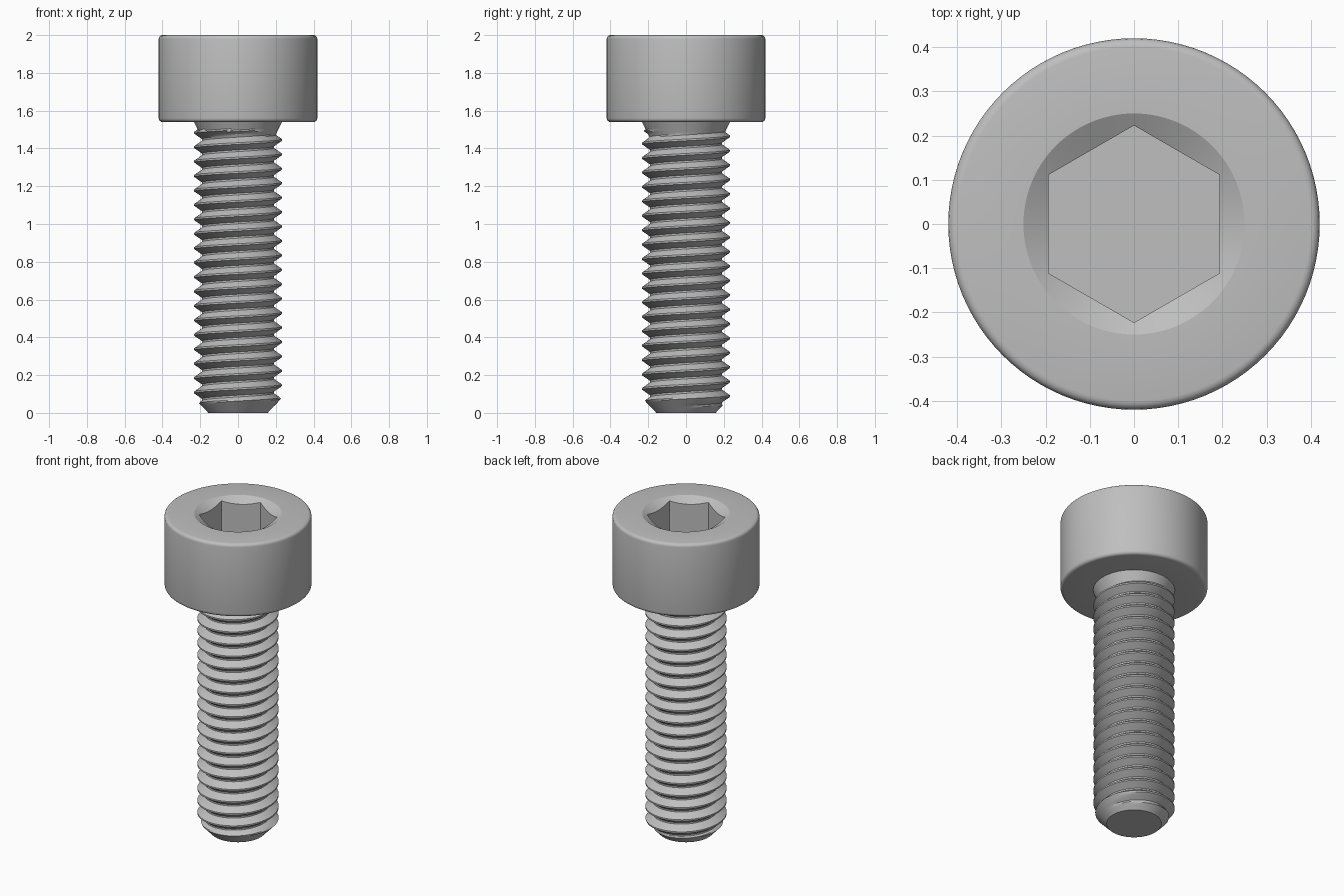
import bpy, bmesh, math
from math import cos, sin, pi, radians

cube = bpy.data.objects.get("Cube")
if cube:
    bpy.data.objects.remove(cube)

steel = bpy.data.materials.new("steel grey")
steel.use_nodes = True
grey = (0.52, 0.52, 0.52, 1)
steel.diffuse_color = grey
steel.node_tree.nodes["Principled BSDF"].inputs["Base Color"].default_value = grey


def finish(bm, name):
    """Turn a bmesh into a smooth-shaded steel part."""
    bmesh.ops.recalc_face_normals(bm, faces=bm.faces)
    mesh = bpy.data.meshes.new(name)
    bm.to_mesh(mesh)
    bm.free()
    mesh.materials.append(steel)
    obj = bpy.data.objects.new(name, mesh)
    bpy.context.collection.objects.link(obj)
    bpy.ops.object.select_all(action='DESELECT')
    obj.select_set(True)
    bpy.context.view_layer.objects.active = obj
    bpy.ops.object.shade_smooth_by_angle(angle=radians(25))


def bridge(bm, a, b):
    """Join two open rows of vertices with quads."""
    for i in range(len(a) - 1):
        bm.faces.new((a[i], a[i + 1], b[i + 1], b[i]))


TOP, SEAT, HEAD_R = 2.0, 1.54, 0.42
NECK_R = 0.233

# Head with rounded rims, countersink and hexagonal socket
SEGS = 96
RIM_R, FLAT_R, SOCKET_DEPTH, ROUND = 0.25, 0.193, 0.24, 0.02


def hex_radius(a):
    return FLAT_R / cos((a + pi / 6) % (pi / 3) - pi / 6)


def countersink(a):
    r = hex_radius(a)
    return r, TOP - (RIM_R - r) * math.tan(radians(30))


def fixed(r, z):
    return lambda a: (r, z)


quarter = [i * pi / 8 for i in range(5)]
rings = [fixed(NECK_R, SEAT)]
rings += [fixed(HEAD_R - ROUND + ROUND * sin(t), SEAT + ROUND - ROUND * cos(t)) for t in quarter]
rings += [fixed(HEAD_R - ROUND + ROUND * cos(t), TOP - ROUND + ROUND * sin(t)) for t in quarter]
rings += [fixed(RIM_R, TOP), countersink,
          lambda a: (hex_radius(a), TOP - SOCKET_DEPTH)]

bm = bmesh.new()
previous = None
for ring in rings:
    row = []
    for i in range(SEGS):
        a = 2 * pi * i / SEGS
        r, z = ring(a)
        row.append(bm.verts.new((r * cos(a), r * sin(a), z)))
    if previous:
        bridge(bm, previous + previous[:1], row + row[:1])
    previous = row
bm.faces.new(previous)
finish(bm, "socket_head")

# Threaded shank: one helical profile, cut by the tip chamfer and the neck
PITCH, CREST_R, ROOT_R = 0.0764, 0.232, 0.19
STEPS, TURNS, PHASE = 72, 23, 0.07
CREST, FLANK = 0.06, 0.44 - 0.06
FLANK_CUTS = 4

# (fraction of pitch from the crest centre, radius)
up = [(CREST + FLANK * i / FLANK_CUTS, CREST_R + (ROOT_R - CREST_R) * i / FLANK_CUTS)
      for i in range(FLANK_CUTS + 1)]
profile = [(-f, r) for f, r in reversed(up)] + up


def shank_point(a, turn, f, r):
    z = PHASE + PITCH * (turn + f + a / (2 * pi))
    z = min(max(z, 0), SEAT)
    neck = NECK_R - 0.5 * (SEAT - z)
    if z > 1.495:
        r = neck
    else:
        r = max(r, neck)
    r = min(r, 0.157 + 0.95 * z)
    return r * cos(a), r * sin(a), z


bm = bmesh.new()
previous = None
for i in range(STEPS + 1):
    a = 2 * pi * i / STEPS
    column = [bm.verts.new(shank_point(a, turn, f, r))
              for turn in range(-3, TURNS) for f, r in profile]
    if previous:
        bridge(bm, previous, column)
    previous = column
bmesh.ops.remove_doubles(bm, verts=bm.verts, dist=0.00005)
loose = [e for e in bm.edges if not e.link_faces]
bmesh.ops.delete(bm, geom=loose, context='EDGES')

# Flat tip
tip = [v for v in bm.verts if v.co.z < 0.00001]
tip.sort(key=lambda v: math.atan2(v.co.y, v.co.x))
bm.faces.new(tip)
finish(bm, "threaded_shank")
